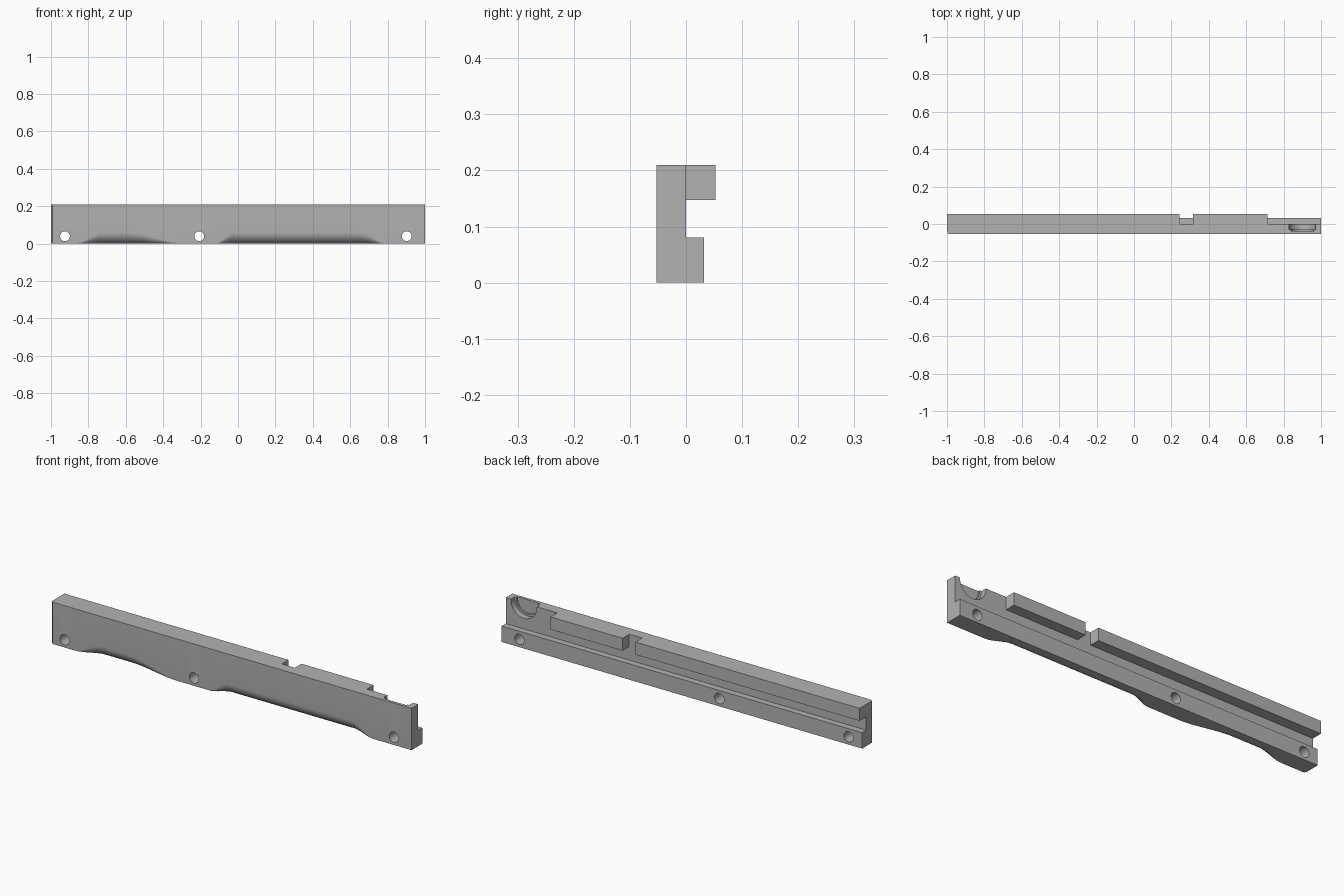
import bpy, bmesh, math
from mathutils import Matrix

cube = bpy.data.objects.get("Cube")
if cube:
    bpy.data.objects.remove(cube, do_unlink=True)

grey = bpy.data.materials.new("plain_grey")
grey.use_nodes = True
colour = (0.45, 0.45, 0.45, 1)
grey.diffuse_color = colour
grey.node_tree.nodes["Principled BSDF"].inputs["Base Color"].default_value = colour

FRONT, TOP = -0.053, 0.21


def make_object(name, bm):
    bmesh.ops.recalc_face_normals(bm, faces=bm.faces)
    mesh = bpy.data.meshes.new(name)
    bm.to_mesh(mesh)
    bm.free()
    mesh.materials.append(grey)
    obj = bpy.data.objects.new(name, mesh)
    bpy.context.collection.objects.link(obj)
    return obj


def box(name, x0, x1, y0, y1, z0, z1):
    bm = bmesh.new()
    bmesh.ops.create_cube(bm, size=1)
    bmesh.ops.scale(bm, vec=(x1 - x0, y1 - y0, z1 - z0), verts=bm.verts)
    bmesh.ops.translate(bm, vec=((x0 + x1) / 2, (y0 + y1) / 2, (z0 + z1) / 2), verts=bm.verts)
    return make_object(name, bm)


def cutter(name, x, z, radius, y0, y1):
    bm = bmesh.new()
    bmesh.ops.create_cone(bm, cap_ends=True, segments=40, radius1=radius, radius2=radius,
                          depth=y1 - y0, matrix=Matrix.Translation((x, (y0 + y1) / 2, z))
                          @ Matrix.Rotation(math.pi / 2, 4, 'X'))
    obj = make_object(name, bm)
    obj.hide_render = True
    return obj


def ease(a, b, x):
    t = min(max((x - a) / (b - a), 0), 1)
    return t * t * (3 - 2 * t)


def scoop_radius(x):
    # Two finger scoops along the lower front edge
    short = ease(-0.87, -0.72, x) * (1 - ease(-0.58, -0.29, x))
    long = ease(-0.12, -0.02, x) * (1 - ease(0.66, 0.79, x))
    return 0.0005 + 0.06 * max(short, long)


def section(x):
    # Plate with lower ledge, its lower front edge rounded by the scoop
    front = FRONT + (0.008 if x == -1 else 0)
    r = scoop_radius(x)
    arc = [i / 10 * math.pi / 2 for i in range(11)]
    pts = [(front + r - r * math.cos(a), r - r * math.sin(a)) for a in arc]
    return pts + [(0.032, 0), (0.032, 0.08), (0, 0.08), (0, TOP), (front, TOP)]


# Back plate and lower ledge, lofted along the length
bm = bmesh.new()
stations = [-1, -0.992] + [-1 + i / 70 for i in range(1, 141)]
rings = [[bm.verts.new((x, y, z)) for y, z in section(x)] for x in stations]
for a, b in zip(rings, rings[1:]):
    for i in range(len(a)):
        j = (i + 1) % len(a)
        bm.faces.new((a[i], a[j], b[j], b[i]))
bm.faces.new(rings[0])
bm.faces.new(rings[-1])
plate = make_object("plate_with_lower_ledge", bm)

# Screw holes and the stepped round pocket
cutters = [cutter("screw_hole_cutter", x, 0.039, 0.026, -0.2, 0.2) for x in (-0.925, -0.207, 0.902)]
cutters.append(cutter("pocket_cutter", 0.9, 0.205, 0.072, -0.03, 0.1))
cutters.append(cutter("pocket_inner_cutter", 0.9, 0.205, 0.062, -0.038, 0.11))
for c in cutters:
    mod = plate.modifiers.new(c.name, 'BOOLEAN')
    mod.operation, mod.solver, mod.object = 'DIFFERENCE', 'EXACT', c

bpy.ops.object.select_all(action='DESELECT')
plate.select_set(True)
bpy.context.view_layer.objects.active = plate
for m in list(plate.modifiers):
    bpy.ops.object.modifier_apply(modifier=m.name)
bpy.ops.object.shade_smooth_by_angle(angle=math.radians(30))
for c in cutters:
    bpy.data.objects.remove(c, do_unlink=True)

# Upper rail, split by a notch
box("upper_rail_long", -1, 0.243, 0, 0.053, 0.147, TOP)
box("upper_rail_short", 0.315, 0.715, 0, 0.053, 0.147, TOP)
